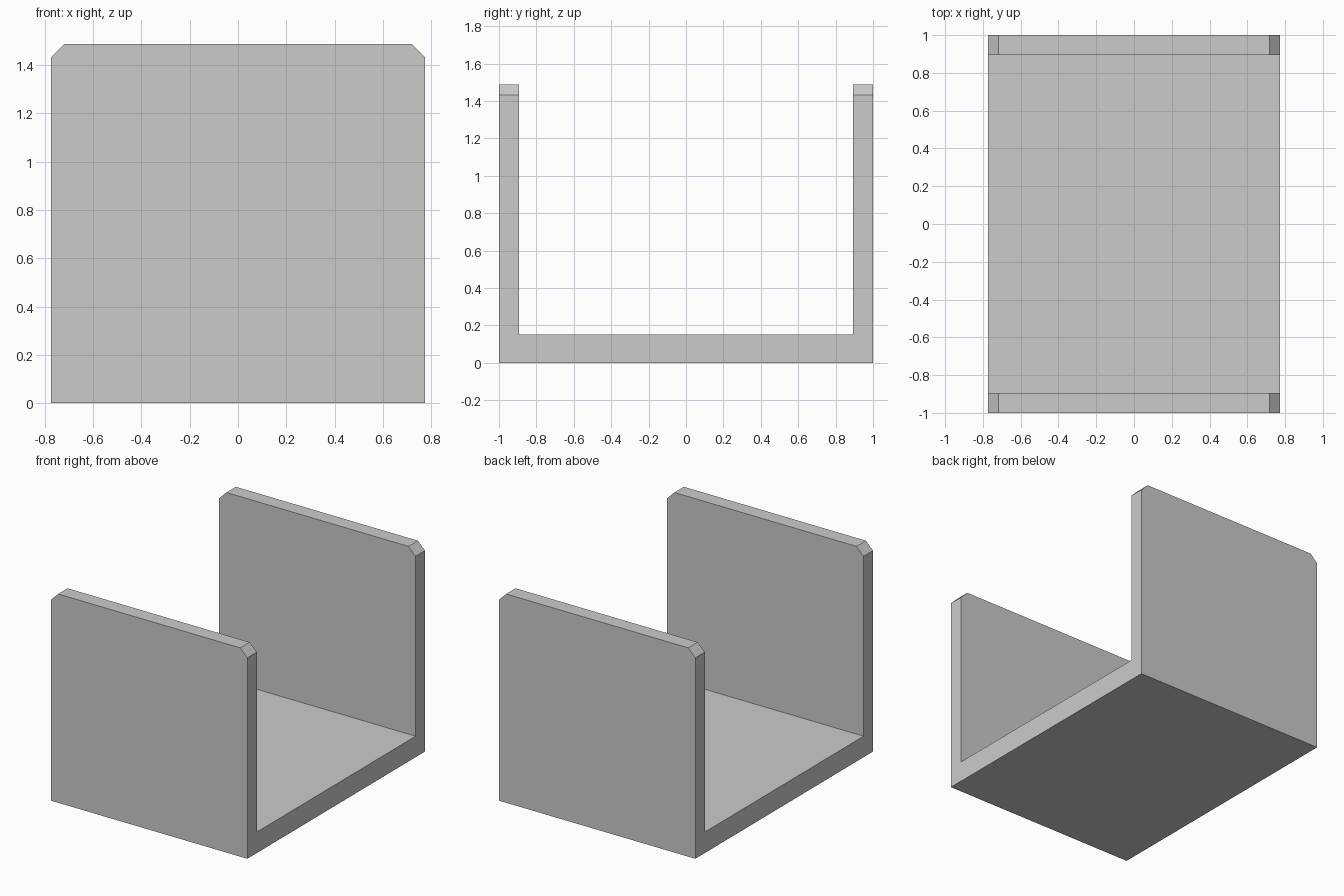
import bpy, bmesh
from mathutils import Vector

if "Cube" in bpy.data.objects:
    bpy.data.objects.remove(bpy.data.objects["Cube"])

HALF_X, HALF_Y, HEIGHT = 0.774, 1.0, 1.488
WALL, FLOOR, CHAMFER = 0.106, 0.15, 0.056

# U-shaped channel: half profile (y, z) mirrored, then extruded along x
half = [(HALF_Y, 0), (HALF_Y, HEIGHT), (HALF_Y - WALL, HEIGHT), (HALF_Y - WALL, FLOOR)]
profile = half + [(-y, z) for y, z in reversed(half)]

bm = bmesh.new()
face = bm.faces.new([bm.verts.new((-HALF_X, y, z)) for y, z in profile])
ext = bmesh.ops.extrude_face_region(bm, geom=[face], use_keep_orig=True)
moved = [g for g in ext["geom"] if isinstance(g, bmesh.types.BMVert)]
bmesh.ops.translate(bm, verts=moved, vec=Vector((2 * HALF_X, 0, 0)))
bmesh.ops.recalc_face_normals(bm, faces=bm.faces)

# Chamfered top corners on both side walls
corners = [e for e in bm.edges
           if all(v.co.z > HEIGHT - 1e-4 for v in e.verts)
           and abs(e.verts[0].co.x - e.verts[1].co.x) < 1e-4]
bmesh.ops.bevel(bm, geom=corners, offset=CHAMFER, segments=1,
                profile=0.5, affect='EDGES')
bmesh.ops.recalc_face_normals(bm, faces=bm.faces)

mesh = bpy.data.meshes.new("u_channel_bracket")
bm.to_mesh(mesh)
bm.free()
bpy.context.collection.objects.link(bpy.data.objects.new("u_channel_bracket", mesh))
